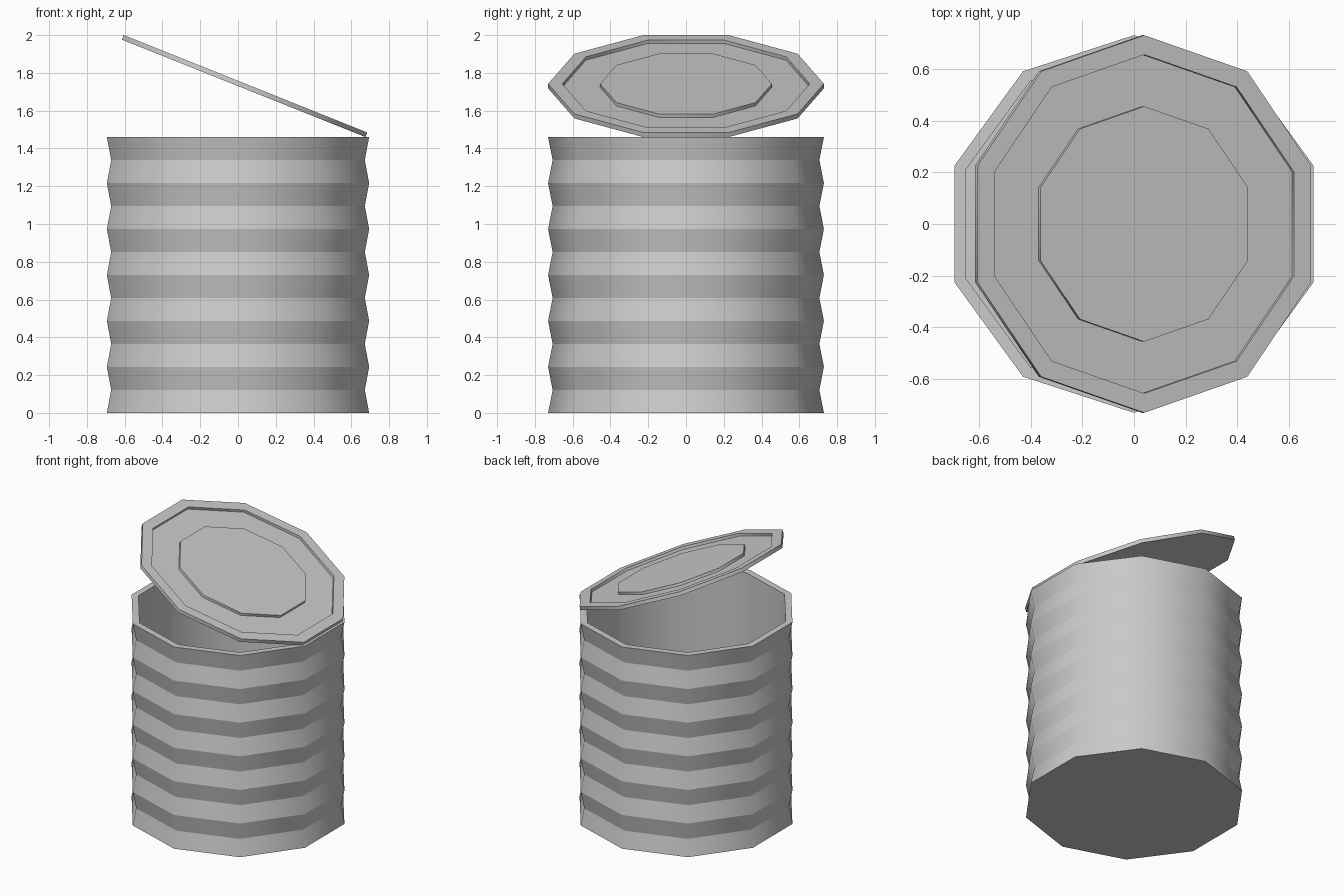
import bpy, bmesh, math

if "Cube" in bpy.data.objects:
    bpy.data.objects.remove(bpy.data.objects["Cube"])

SIDES = 10


def lathe(name, profile, smooth_below=None):
    """Spin a (radius, z) profile into a ten-sided closed solid with sharp rings."""
    bm = bmesh.new()
    rings = []
    for r, z in profile:
        ring = []
        for k in range(SIDES):
            a = math.pi / 2 + k * math.tau / SIDES
            ring.append(bm.verts.new((r * math.cos(a), r * math.sin(a), z)))
        rings.append(ring)
    for lo, hi in zip(rings, rings[1:]):
        for k in range(SIDES):
            n = (k + 1) % SIDES
            bm.faces.new((lo[k], lo[n], hi[n], hi[k])).smooth = True
    # caps at both ends of the profile
    bm.faces.new(rings[0][::-1])
    bm.faces.new(rings[-1])
    # ring edges stay crisp, side edges blend round the can
    for ring in rings:
        for k in range(SIDES):
            bm.edges.get((ring[k], ring[(k + 1) % SIDES])).smooth = False
    bmesh.ops.recalc_face_normals(bm, faces=bm.faces[:])
    mesh = bpy.data.meshes.new(name)
    bm.to_mesh(mesh)
    bm.free()
    obj = bpy.data.objects.new(name, mesh)
    bpy.context.collection.objects.link(obj)
    return obj


# Ribbed can body: zigzag outer wall, flat rim, straight inner wall and floor
HEIGHT, BANDS = 1.46, 12
outer = [(0.73 if i % 2 == 0 else 0.706, HEIGHT * i / BANDS) for i in range(BANDS + 1)]
lathe("can_body", outer + [(0.683, HEIGHT), (0.683, 0.04)])

# Lid: raised rim, recessed groove and raised centre panel, hinged open
T, GROOVE = 0.026, 0.007
lid = lathe("can_lid", [(0.73, 0), (0.73, T), (0.655, T), (0.655, GROOVE),
                        (0.455, GROOVE), (0.455, T)])
lid.location = (0.03, 0, 1.718)
lid.rotation_euler = (0, math.radians(21.8), 0)
